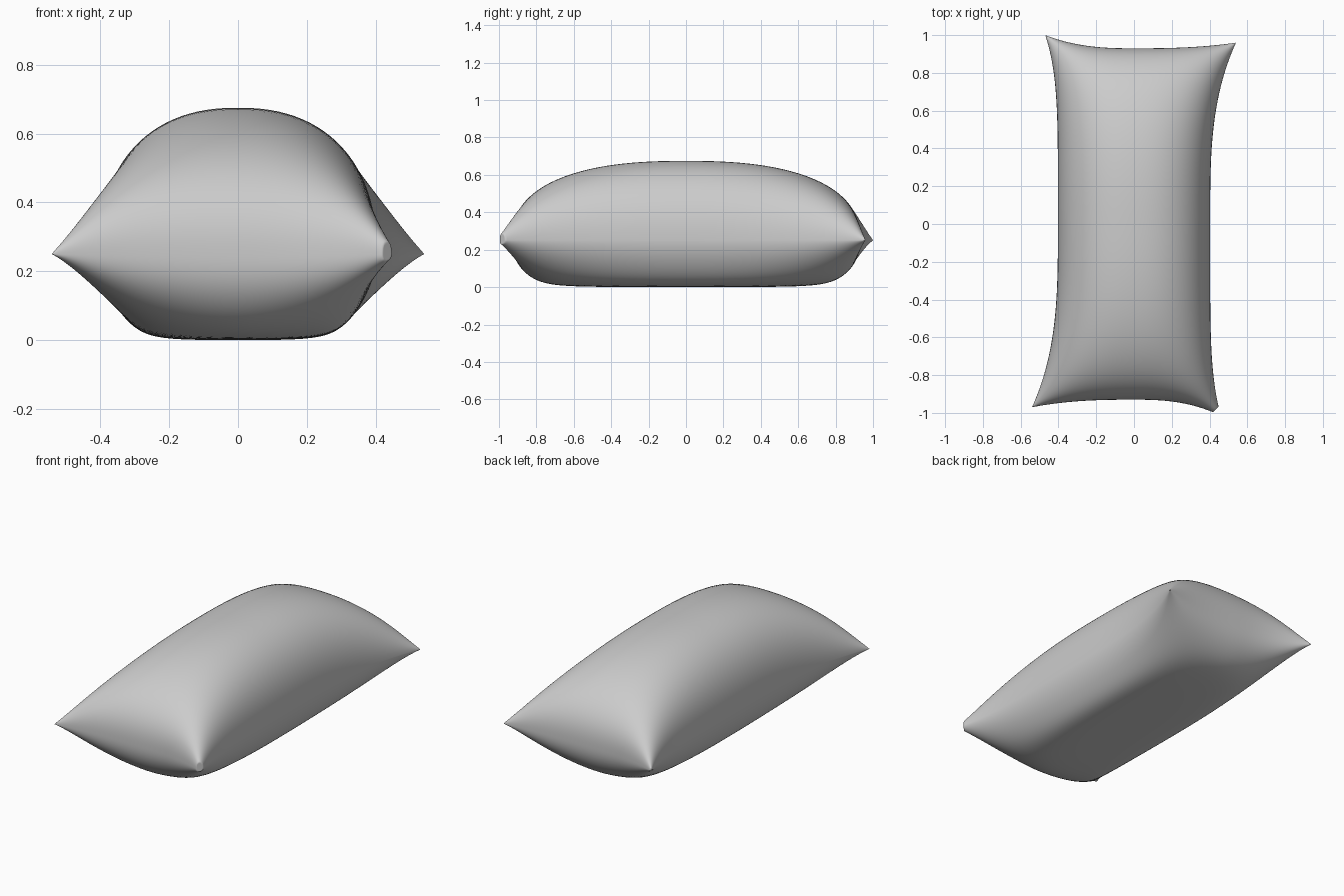
import bpy
import bmesh

cube = bpy.data.objects.get("Cube")
if cube:
    bpy.data.objects.remove(cube, do_unlink=True)

SEAM = 0.25                 # height of the seam
HALF_X, HALF_Y = 0.403, 0.93
# Corner pulls keyed by (x side, y side): sideways, lengthways, falloff power
CORNERS = {
    (-1, -1): (0.137, 0.04, 3.2),
    (1, -1): (0.057, 0.085, 5.0),
    (-1, 1): (0.067, 0.07, 5.0),
    (1, 1): (0.137, 0.03, 3.2),
}


def side(v):
    return 1 if v >= 0 else -1


def ease(a):
    """Crowd the grid lines towards the seam, where the cloth turns fastest."""
    a = round(a, 5)
    return side(a) * (1 - max(0.0, 1 - abs(a)) ** 2.6)


def bulge(v, n):
    return max(0.0, 1 - abs(v) ** n) ** (1 / n)


def settle(depth):
    """Flatten the belly softly against the ground."""
    return depth / (1 + (depth / 0.2516) ** 8) ** 0.125


def place(a, b, top):
    s, t = ease(a), ease(b)
    pull_x, pull_y, power = CORNERS[side(s), side(t)]
    x = s * (HALF_X + pull_x * abs(t) ** power)
    y = t * (HALF_Y + pull_y * abs(s) ** 2.6)
    # Pinch the stuffing towards the corners
    pinch = 1 - 0.35 * (s * t) ** 6
    if top:
        z = SEAM + 0.425 * pinch * bulge(s, 2.3) * bulge(t, 2.45)
    else:
        z = max(0.0, SEAM - settle(0.36 * pinch * bulge(s, 1.8) * bulge(t, 2.4)))
    # Blunt, tucked front corner
    over = x - y - 1.415
    if over > 0:
        x -= over / 2
        y += over / 2
    return x, y, z


def add_cover(bm, top):
    made = bmesh.ops.create_grid(bm, x_segments=64, y_segments=96, size=1)
    verts = made["verts"]
    for v in verts:
        v.co = place(v.co.x, v.co.y, top)
    if not top:
        faces = list({f for v in verts for f in v.link_faces})
        bmesh.ops.reverse_faces(bm, faces=faces)


# Upper and lower covers, sewn together along the seam
bm = bmesh.new()
add_cover(bm, True)
add_cover(bm, False)
bmesh.ops.remove_doubles(bm, verts=bm.verts, dist=1e-6)
mesh = bpy.data.meshes.new("pillow")
bm.to_mesh(mesh)
bm.free()
for poly in mesh.polygons:
    poly.use_smooth = True

# Plain grey cloth
cloth = bpy.data.materials.new("light_grey_cloth")
cloth.use_nodes = True
colour = (0.6, 0.6, 0.6, 1)
cloth.diffuse_color = colour
cloth.node_tree.nodes["Principled BSDF"].inputs["Base Color"].default_value = colour
mesh.materials.append(cloth)

pillow = bpy.data.objects.new("pillow", mesh)
bpy.context.collection.objects.link(pillow)
